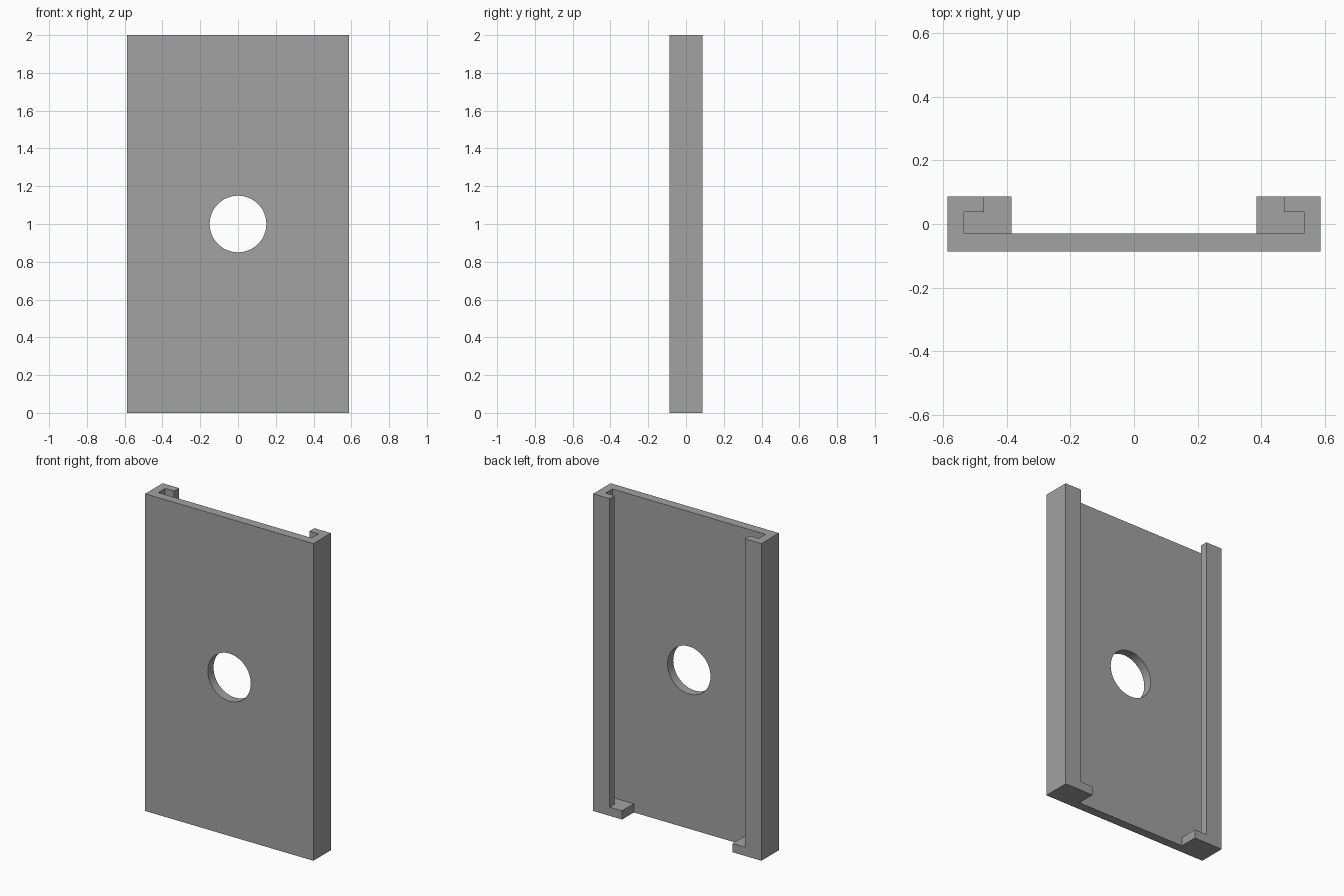
import bpy
import bmesh
import math
from mathutils import Matrix, Vector

cube = bpy.data.objects.get("Cube")
if cube:
    bpy.data.objects.remove(cube, do_unlink=True)

HALF_W, HALF_D, HEIGHT = 0.587, 0.087, 2.0
PLATE_Y = -0.03       # back surface of the plate
LIP_Y = 0.038         # inner surface of the rail lips
SLOT_X, LIP_X, FOOT_X = 0.535, 0.472, 0.385
FOOT_TOP = 0.055
HOLE_R = 0.15

grey = bpy.data.materials.new("mid grey")
grey.use_nodes = True
grey.diffuse_color = (0.36, 0.36, 0.36, 1)
grey.node_tree.nodes["Principled BSDF"].inputs["Base Color"].default_value = grey.diffuse_color


def finish(name, bm):
    bmesh.ops.recalc_face_normals(bm, faces=bm.faces)
    mesh = bpy.data.meshes.new(name)
    bm.to_mesh(mesh)
    bm.free()
    mesh.materials.append(grey)
    obj = bpy.data.objects.new(name, mesh)
    bpy.context.collection.objects.link(obj)
    return obj


def prism(name, half_profile, z0, z1):
    """Mirror the +x half of an outline and extrude it upwards."""
    bm = bmesh.new()
    outline = half_profile + [(-x, y) for x, y in reversed(half_profile)]
    face = bm.faces.new([bm.verts.new((x, y, z0)) for x, y in outline])
    new = bmesh.ops.extrude_face_region(bm, geom=[face])["geom"]
    verts = [v for v in new if isinstance(v, bmesh.types.BMVert)]
    bmesh.ops.translate(bm, verts=verts, vec=Vector((0, 0, z1 - z0)))
    return finish(name, bm)


# Solid block that becomes the backplate with its rails and stops
holder = prism("slide_in_holder", [(HALF_W, -HALF_D), (HALF_W, HALF_D)], 0, HEIGHT)

# T-shaped slot between the rails, stopping above the bottom feet
slot = prism("slot_cutter", [(SLOT_X, PLATE_Y), (SLOT_X, LIP_Y),
                             (LIP_X, LIP_Y), (LIP_X, 0.2)], FOOT_TOP, 2.2)

# Gap between the two bottom feet
gap = prism("foot_gap_cutter", [(FOOT_X, PLATE_Y), (FOOT_X, 0.2)], -0.2, 1)

# Round hole through the plate
bm = bmesh.new()
bmesh.ops.create_cone(bm, cap_ends=True, segments=64, radius1=HOLE_R, radius2=HOLE_R,
                      depth=1, matrix=Matrix.Translation((0, 0, HEIGHT / 2))
                      @ Matrix.Rotation(math.pi / 2, 4, "X"))
hole = finish("hole_cutter", bm)

# Apply the cuts
bpy.ops.object.select_all(action="DESELECT")
bpy.context.view_layer.objects.active = holder
holder.select_set(True)
for cutter in (slot, gap, hole):
    cutter.hide_render = True
    mod = holder.modifiers.new("cut", "BOOLEAN")
    mod.operation = "DIFFERENCE"
    mod.solver = "EXACT"
    mod.object = cutter
    bpy.ops.object.modifier_apply(modifier=mod.name)
    bpy.data.objects.remove(cutter, do_unlink=True)

bpy.ops.object.shade_smooth_by_angle(angle=math.radians(30))
